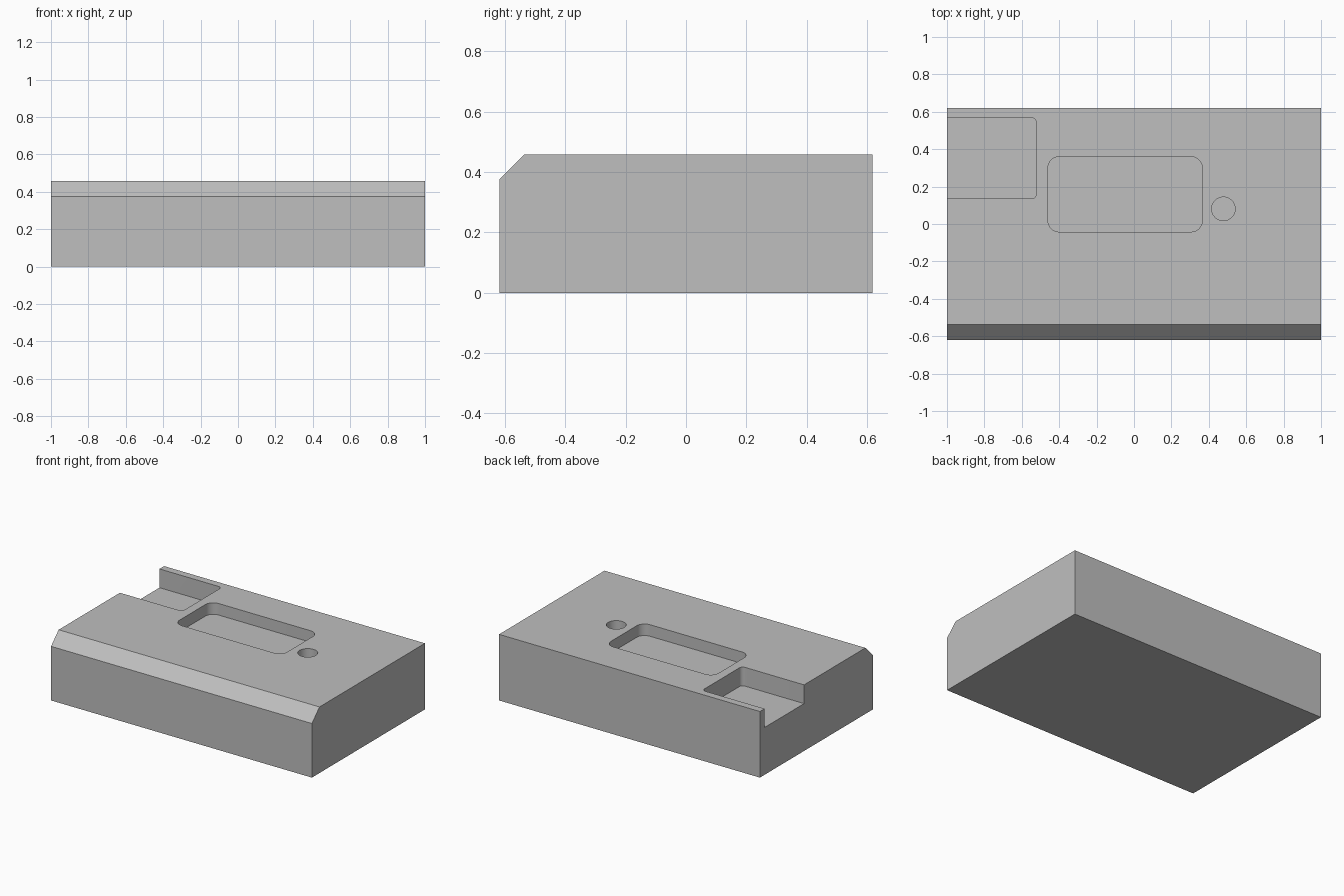
import bpy
import math

cube = bpy.data.objects.get("Cube")
if cube:
    bpy.data.objects.remove(cube, do_unlink=True)

HALF_X, HALF_Y, TOP, CHAMFER = 1.0, 0.619, 0.458, 0.083

steel = bpy.data.materials.new("machined grey")
steel.use_nodes = True
grey = (0.52, 0.52, 0.52, 1.0)
steel.diffuse_color = grey
steel.node_tree.nodes["Principled BSDF"].inputs["Base Color"].default_value = grey


def prism(name, bottom, top):
    """Closed solid between two matching outlines."""
    n = len(bottom)
    faces = [list(range(n))[::-1], list(range(n, 2 * n))]
    faces += [[i, (i + 1) % n, n + (i + 1) % n, n + i] for i in range(n)]
    mesh = bpy.data.meshes.new(name)
    mesh.from_pydata(bottom + top, [], faces)
    mesh.materials.append(steel)
    obj = bpy.data.objects.new(name, mesh)
    bpy.context.collection.objects.link(obj)
    return obj


def rounded_outline(x0, x1, y0, y1, r, steps):
    """Counter-clockwise rectangle with arc corners."""
    centres = [(x1 - r, y1 - r), (x0 + r, y1 - r), (x0 + r, y0 + r), (x1 - r, y0 + r)]
    points = []
    for k, (cx, cy) in enumerate(centres):
        for i in range(steps + 1):
            a = math.pi / 2 * (k + i / steps)
            points.append((cx + r * math.cos(a), cy + r * math.sin(a)))
    return points


def circle_outline(cx, cy, r, sides):
    angles = [2 * math.pi * i / sides for i in range(sides)]
    return [(cx + r * math.cos(a), cy + r * math.sin(a)) for a in angles]


def cut(body, name, outline, depth):
    """Sink an outline into the top face of the body."""
    cutter = prism(name, [(x, y, TOP - depth) for x, y in outline],
                   [(x, y, TOP + 0.1) for x, y in outline])
    cutter.hide_render = True
    mod = body.modifiers.new(name, "BOOLEAN")
    mod.operation = "DIFFERENCE"
    mod.solver = "EXACT"
    mod.object = cutter
    bpy.ops.object.modifier_apply(modifier=mod.name)
    bpy.data.objects.remove(cutter, do_unlink=True)


# Block with a chamfered front top edge
profile = [(-HALF_Y, 0), (HALF_Y, 0), (HALF_Y, TOP),
           (-HALF_Y + CHAMFER, TOP), (-HALF_Y, TOP - CHAMFER)]
block = prism("machined_block", [(-HALF_X, y, z) for y, z in profile],
              [(HALF_X, y, z) for y, z in profile])
bpy.ops.object.select_all(action="DESELECT")
block.select_set(True)
bpy.context.view_layer.objects.active = block

# Central pocket, open side notch and round hole
cut(block, "pocket_cutter", rounded_outline(-0.46, 0.365, -0.042, 0.36, 0.06, 8), 0.08)
cut(block, "notch_cutter", rounded_outline(-1.2, -0.522, 0.135, 0.568, 0.027, 6), 0.13)
cut(block, "hole_cutter", circle_outline(0.478, 0.081, 0.063, 40), 0.2)

bpy.ops.object.shade_smooth_by_angle(angle=math.radians(30))
